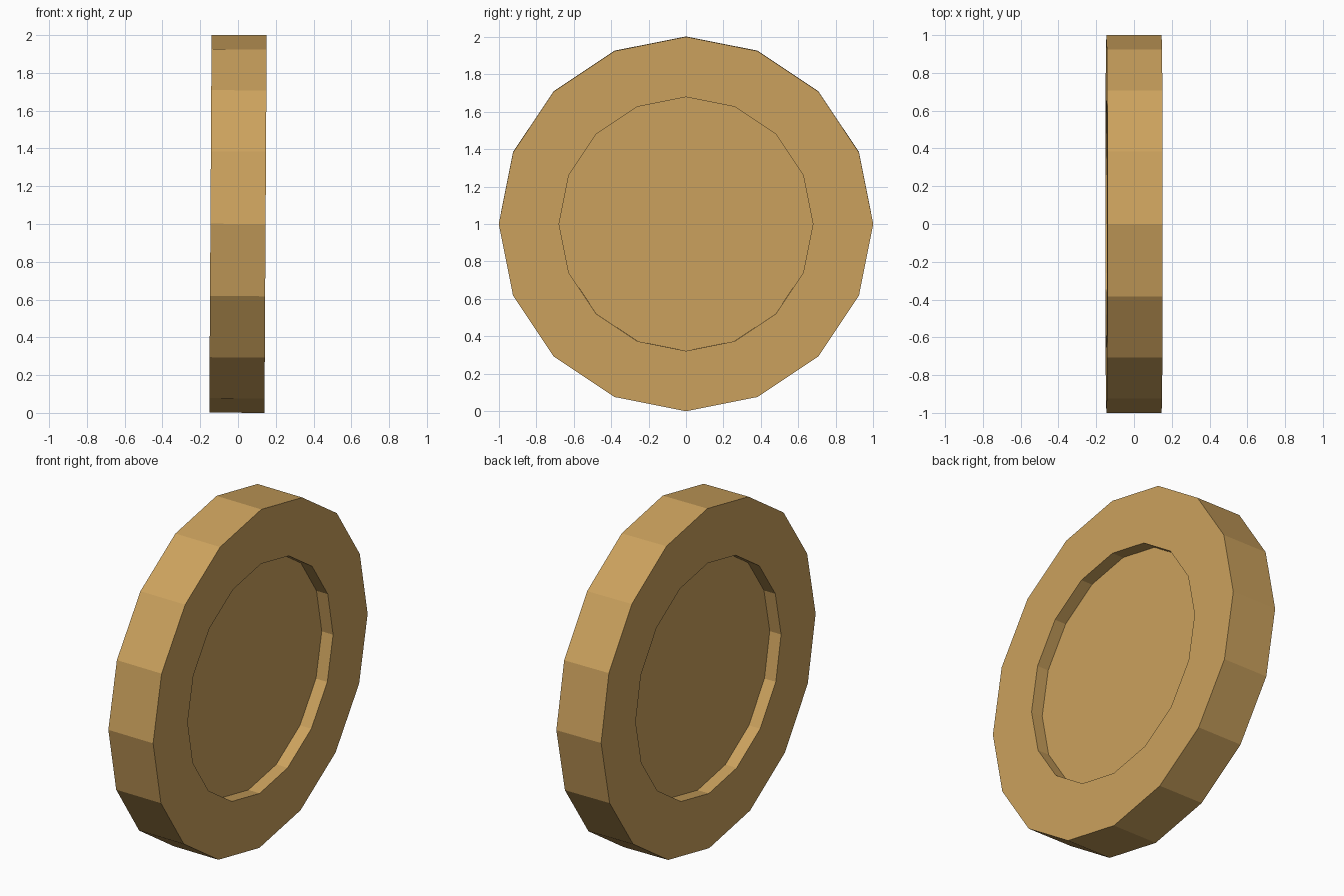
import bpy, bmesh
from math import tau
from mathutils import Matrix

if "Cube" in bpy.data.objects:
    bpy.data.objects.remove(bpy.data.objects["Cube"])

SIDES = 16
HALF = 0.146       # half thickness at the rim
FLOOR = 0.072      # half thickness inside the recesses
RIM, RECESS = 1.0, 0.678

# Cross-section (x, radius) turned around the x axis
profile = [(-FLOOR, 0), (-FLOOR, RECESS), (-HALF, RECESS), (-HALF, RIM),
           (HALF, RIM), (HALF, RECESS), (FLOOR, RECESS), (FLOOR, 0)]
bm = bmesh.new()
verts = [bm.verts.new((x, 0, r)) for x, r in profile]
edges = [bm.edges.new(pair) for pair in zip(verts, verts[1:])]
bmesh.ops.spin(bm, geom=verts + edges, cent=(0, 0, 0), axis=(1, 0, 0),
               angle=tau, steps=SIDES, use_merge=False)
bmesh.ops.remove_doubles(bm, verts=bm.verts, dist=1e-4)

# Merge each recess floor into one flat polygon
hubs = [v for v in bm.verts if v.co.yz.length < 1e-3]
bmesh.ops.dissolve_verts(bm, verts=hubs)
bmesh.ops.recalc_face_normals(bm, faces=bm.faces)

# Very slight lean, then stand it on the ground
bm.transform(Matrix.Rotation(0.006, 4, 'Y'))
low = min(v.co.z for v in bm.verts)
bm.transform(Matrix.Translation((0, 0, -low)))

mesh = bpy.data.meshes.new("recessed_disc")
bm.to_mesh(mesh)
bm.free()
disc = bpy.data.objects.new("recessed_disc", mesh)
bpy.context.collection.objects.link(disc)

# Tan colour
tan = bpy.data.materials.new("tan")
tan.diffuse_color = (0.60, 0.36, 0.11, 1)
tan.use_nodes = True
tan.node_tree.nodes["Principled BSDF"].inputs["Base Color"].default_value = tan.diffuse_color
mesh.materials.append(tan)
